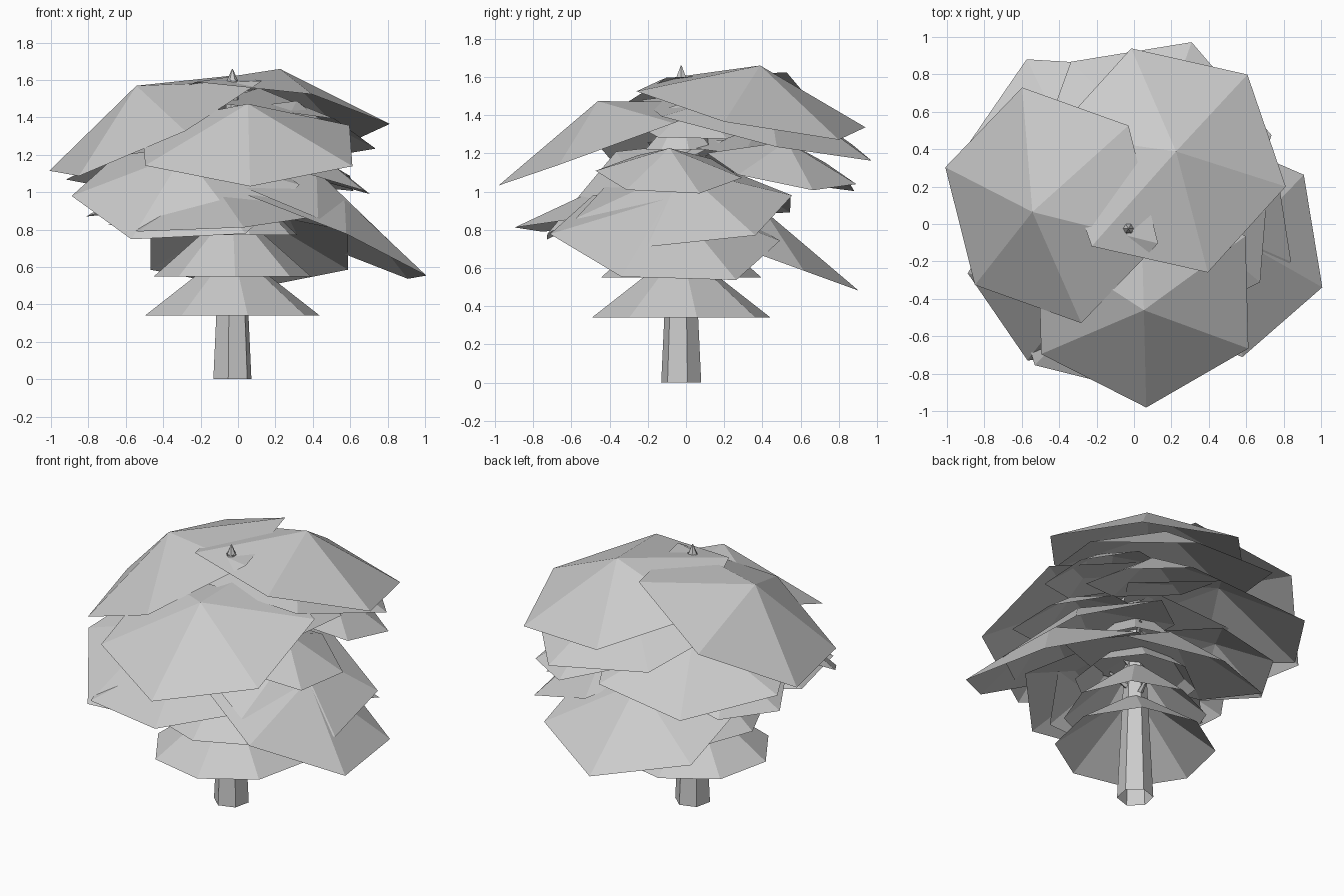
import bpy, bmesh
from math import radians, sin, cos, pi
from mathutils import Vector, Matrix

if "Cube" in bpy.data.objects:
    bpy.data.objects.remove(bpy.data.objects["Cube"])

TX, TY = -0.03, -0.025  # trunk axis


def mesh_object(name, verts, faces):
    me = bpy.data.meshes.new(name)
    me.from_pydata([tuple(v) for v in verts], [], faces)
    ob = bpy.data.objects.new(name, me)
    bpy.context.collection.objects.link(ob)
    return ob


def ring(n, r, z, phase):
    return [Vector((r * cos(radians(phase) + 2 * pi * i / n),
                    r * sin(radians(phase) + 2 * pi * i / n), z)) for i in range(n)]


def tube(name, a, b, r0, r1, n, phase=0):
    """Open tapered flat-sided tube from a to b."""
    a, b = Vector(a), Vector(b)
    rot = Vector((0, 0, 1)).rotation_difference(b - a)
    vs = [a + rot @ v for v in ring(n, r0, 0, phase)]
    vs += [b + rot @ v for v in ring(n, r1, 0, phase)]
    return mesh_object(name, vs, [(i, (i + 1) % n, n + (i + 1) % n, n + i) for i in range(n)])


def canopy(name, centre, r, azimuth, tilt, phase):
    """Open six-sided pyramid leaning toward an azimuth; returns its apex."""
    az = radians(azimuth)
    rot = Matrix.Rotation(radians(tilt), 3, Vector((-sin(az), cos(az), 0)))
    c = Vector(centre)
    pts = [Vector((0, 0, 0.37 * r))] + ring(6, r, 0, phase)
    pts = [c + rot @ p for p in pts]
    mesh_object(name, pts, [(0, i + 1, (i + 1) % 6 + 1) for i in range(6)])
    return pts[0]


# trunk and its tip
tube("trunk", (TX, TY, 0), (TX, TY, 1.6), 0.107, 0.03, 6, 18)
tube("trunk_tip", (TX, TY, 1.6), (TX, TY, 1.66), 0.028, 0.002, 6)

# leaf skirts stacked round the trunk
skirts = [(0.34, 0.475, 0.32, 10), (0.55, 0.42, 0.32, 2), (0.77, 0.36, 0.28, 15),
          (0.99, 0.29, 0.24, 5), (1.22, 0.19, 0.15, 12)]
for i, (z, r, h, ph) in enumerate(skirts):
    tube(f"leaf_skirt_{i}", (TX, TY, z), (TX, TY, z + h), r, 0.06, 8, ph)

# canopies: centre, radius, lean azimuth, tilt, corner phase
canopies = [
    ((0.19, 0.34, 1.43), 0.64, 54, 14.5, 48),
    ((-0.44, 0.10, 1.355), 0.65, 199, 27, 163.5),
    ((0.05, -0.38, 1.25), 0.64, 272, 20, 271.5),
    ((0.09, 0.37, 1.32), 0.66, 67, 14, 70),
    ((-0.31, 0.34, 1.13), 0.615, 115, 12, 116),
    ((0.27, 0.50, 1.12), 0.40, 40, 17, 26),
    ((0.37, -0.09, 1.09), 0.385, 5, 16, 25),
    ((0.28, 0.06, 1.36), 0.36, 0, 15, 25),
    ((0.34, -0.01, 0.92), 0.575, -6, 22, -20),
    ((-0.28, -0.26, 1.01), 0.61, 265, 28, 181),
    ((-0.13, -0.34, 0.85), 0.58, 235, 6, 286),
    ((-0.42, 0.20, 0.95), 0.40, 165, 12, 180),
    ((0.48, -0.11, 0.76), 0.61, 13, 24, -21),
    ((0.06, 0.33, 0.69), 0.61, 90, 20, 90),
]
for i, (c, r, az, tilt, ph) in enumerate(canopies):
    apex = canopy(f"leaf_canopy_{i}", c, r, az, tilt, ph)
    # short branch stub reaching from the trunk toward the canopy peak
    root = Vector((TX, TY, apex.z - 0.25))
    tube(f"branch_{i}", root, root.lerp(apex, 0.3), 0.025, 0.01, 5)
